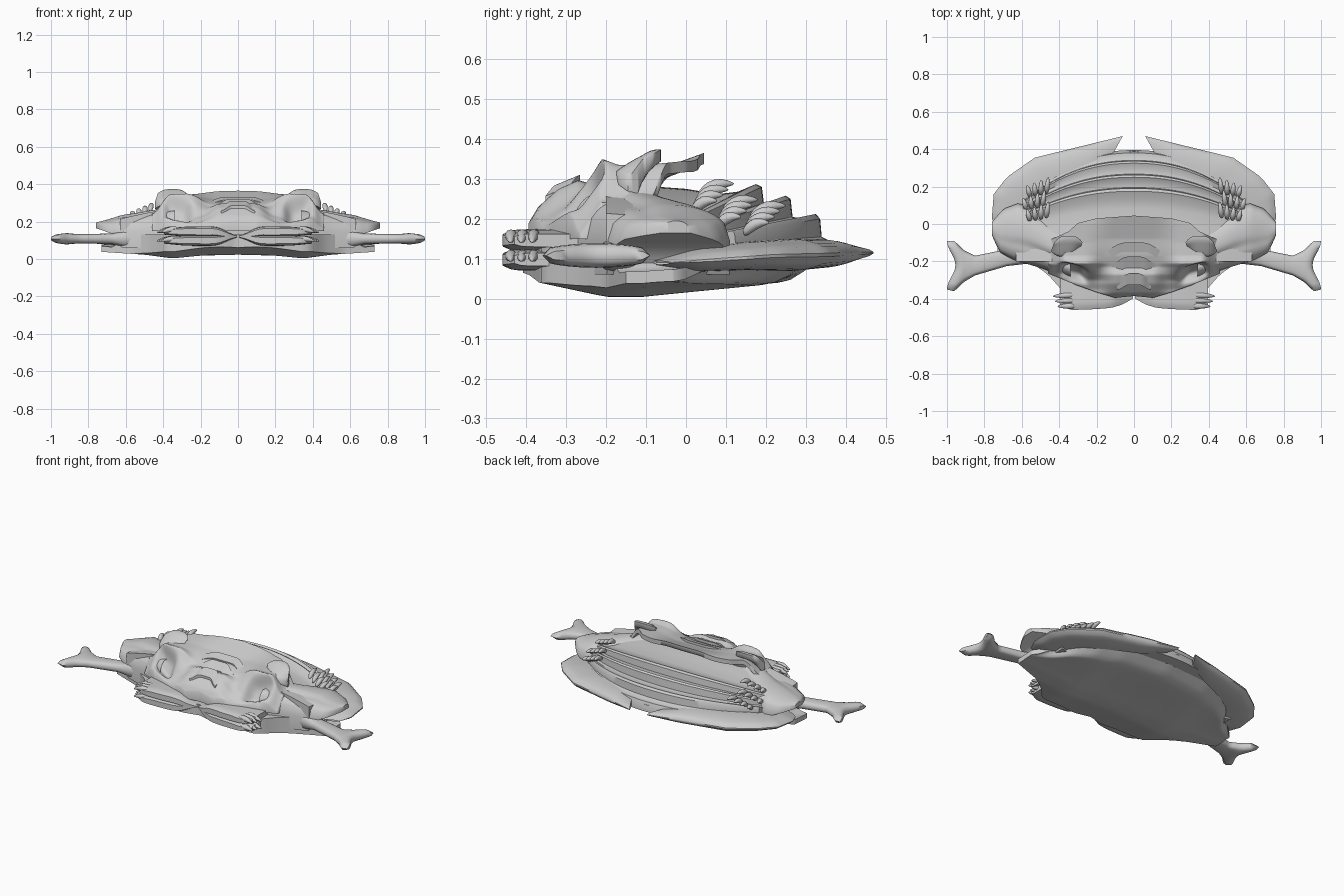
import bpy, bmesh, math
from mathutils import Vector

cube = bpy.data.objects.get("Cube")
if cube:
    bpy.data.objects.remove(cube, do_unlink=True)

bone = bpy.data.materials.new("bone grey")
bone.use_nodes = True
bone.diffuse_color = (0.6, 0.6, 0.6, 1)
bone.node_tree.nodes["Principled BSDF"].inputs["Base Color"].default_value = (0.6, 0.6, 0.6, 1)


def ip(t, *pts):
    """Piecewise interpolation through (t, value) pairs."""
    if t <= pts[0][0]:
        return pts[0][1]
    for (a, p), (b, q) in zip(pts, pts[1:]):
        if t <= b:
            return p + (q - p) * (t - a) / (b - a)
    return pts[-1][1]


def mix(a, b, t):
    return a + (b - a) * t


def step(a, b, t):
    t = min(1, max(0, (t - a) / (b - a)))
    return t * t * (3 - 2 * t)


def dome(v):
    return math.sqrt(max(0, 1 - (2 * v - 1) ** 2))


def finish(name, bm, angle):
    bmesh.ops.remove_doubles(bm, verts=bm.verts, dist=0.0005)
    bmesh.ops.recalc_face_normals(bm, faces=bm.faces)
    mesh = bpy.data.meshes.new(name)
    bm.to_mesh(mesh)
    bm.free()
    mesh.materials.append(bone)
    ob = bpy.data.objects.new(name, mesh)
    bpy.context.collection.objects.link(ob)
    mod = ob.modifiers.new("Mirror", 'MIRROR')
    mod.merge_threshold = 0.001
    bpy.ops.object.select_all(action='DESELECT')
    ob.select_set(True)
    bpy.context.view_layer.objects.active = ob
    bpy.ops.object.shade_smooth_by_angle(angle=math.radians(angle))


def slab(name, f, nu, nv, angle=40):
    """Mirrored solid between a top and bottom sheet; f(u, v) -> x, y, top, bottom."""
    bm = bmesh.new()
    rings = []
    for i in range(nu + 1):
        pts = [f(i / nu, k / nv) for k in range(nv + 1)]
        ring = [(x, y, t) for x, y, t, b in pts] + [(x, y, b) for x, y, t, b in reversed(pts)]
        rings.append([bm.verts.new(co) for co in ring])
    n = 2 * nv + 2
    for a, b in zip(rings, rings[1:]):
        for k in range(n):
            m = (k + 1) % n
            bm.faces.new((a[k], a[m], b[m], b[k]))
    end = rings[-1]
    for k in range(nv):
        bm.faces.new((end[k], end[k + 1], end[n - 2 - k], end[n - 1 - k]))
    finish(name, bm, angle)


def claws(name, items):
    """Mirrored curved claws, each (base, tip, radius)."""
    bm = bmesh.new()
    for base, tip, r in items:
        base, tip = Vector(base), Vector(tip)
        d = tip - base
        rot = d.to_track_quat('Z', 'Y').to_matrix()
        for v in bmesh.ops.create_uvsphere(bm, u_segments=10, v_segments=8, radius=1)["verts"]:
            h = (v.co.z + 1) / 2
            w = r * (1 - 0.45 * h)
            v.co = base + rot @ Vector((v.co.x * w, v.co.y * w, h * d.length))
            v.co.z += 0.012 * math.sin(h * math.pi)
    finish(name, bm, 80)


# Belly: shallow keel under the whole body, tucked up behind
def belly(u, v):
    x = 0.73 * u
    front = ip(x, (0, -0.38), (0.1, -0.41), (0.38, -0.36), (0.46, -0.27), (0.56, -0.2), (0.73, -0.15))
    back = ip(x, (0, 0.39), (0.3, 0.345), (0.45, 0.27), (0.55, 0.18), (0.63, 0.06), (0.73, -0.03))
    y = mix(front, back, v)
    z = ip(y, (-0.42, 0.05), (-0.2, 0.003), (-0.11, 0.003), (0.25, 0.04), (0.4, 0.085))
    z += ip(x, (0, 0.02), (0.2, 0.015), (0.35, 0), (0.5, 0.02), (0.73, 0.035)) * (1 - step(-0.1, 0.3, y))
    z += 0.045 * step(0.8, 1, v) * (1 - step(0.6, 0.73, x))
    return x, y, ip(x, (0.6, 0.13), (0.66, z + 0.03)), z


slab("belly", belly, 26, 24, 50)

# Ribbed back: a stepped profile swept across in an arc
profile = [(-0.2, 0.29), (0.0, 0.275), (0.08, 0.262), (0.13, 0.268), (0.175, 0.287), (0.19, 0.28),
           (0.195, 0.24), (0.22, 0.24), (0.25, 0.258), (0.262, 0.25), (0.267, 0.205), (0.29, 0.2),
           (0.325, 0.212), (0.336, 0.2), (0.34, 0.155), (0.36, 0.145), (0.38, 0.145), (0.395, 0.11)]


def shell(u, v):
    yc, zc = profile[round(v * (len(profile) - 1))]
    x = ip(yc, (0.1, 0.63), (0.4, 0.58)) * u
    t = u ** 2.2
    y = 0.05 + (yc - 0.05) * (1 - 0.4 * t) - 0.1 * t
    return x, y, 0.12 + (zc - 0.12) * (1 - 0.45 * t), 0.09


slab("ribbed_shell", shell, 24, len(profile) - 1, 35)


# Outer rim blades around the rear
def rim(u, v):
    ox = ip(u, (0, 0.73), (0.1, 0.76), (0.3, 0.75), (0.45, 0.68), (0.6, 0.53), (1, 0.06))
    oy = ip(u, (0, -0.04), (0.1, 0.03), (0.3, 0.16), (0.45, 0.25), (0.6, 0.355), (1, 0.47))
    ix = ip(u, (0, 0.64), (0.3, 0.58), (0.45, 0.53), (0.6, 0.42), (1, 0.11))
    iy = ip(u, (0, -0.08), (0.3, 0.1), (0.45, 0.18), (0.6, 0.25), (1, 0.38))
    h = ip(u, (0, 0.004), (0.15, 0.026), (0.6, 0.036), (0.85, 0.032), (1, 0.014)) * (dome(0.5 * v + 0.5) + 0.12)
    z = ip(u, (0, 0.09), (0.4, 0.107), (1, 0.115))
    return mix(ix, ox, v), mix(iy, oy, v), z + h, z - h


slab("rear_rim", rim, 30, 8)


# Shoulder wings
def wing(u, v):
    x = mix(0.34, 0.76, u)
    front = ip(x, (0.34, -0.29), (0.5, -0.235), (0.65, -0.19), (0.72, -0.15), (0.76, -0.06))
    back = ip(x, (0.34, -0.04), (0.45, 0.02), (0.55, 0.09), (0.62, 0.11), (0.7, 0.08), (0.76, 0.01))
    z = ip(x, (0.34, 0.285), (0.45, 0.262), (0.55, 0.245), (0.62, 0.235), (0.7, 0.21), (0.76, 0.195))
    edge = ip(x, (0.68, 0.145), (0.76, 0.165))
    low = ip(x, (0.62, 0.06), (0.66, 0.13), (0.76, 0.165))
    crease = 0.018 * math.exp(-((v - 0.3) / 0.08) ** 2) * (1 - u)
    return x, mix(front, back, v), mix(edge, z, dome(v) ** 0.8) - crease, low


slab("shoulder_wing", wing, 18, 22, 50)


# Skull: flared rear shield, raised eye ridges and hollow sockets
def skull(u, v):
    x = 0.46 * u
    front = ip(x, (0, -0.385), (0.1, -0.395), (0.2, -0.365), (0.3, -0.33), (0.46, -0.265))
    back = ip(x, (0, 0.045), (0.2, 0.03), (0.3, 0.005), (0.35, -0.04), (0.46, -0.09))
    y = mix(front, back, v)
    mid = ip(y, (-0.4, 0.18), (-0.37, 0.23), (-0.32, 0.275), (-0.27, 0.297), (-0.23, 0.285),
             (-0.17, 0.305), (-0.08, 0.32), (0.045, 0.365))
    eye = ip(y, (-0.35, 0.18), (-0.3, 0.215), (-0.25, 0.295), (-0.21, 0.35), (-0.17, 0.335), (-0.1, 0.335), (0, 0.345))
    z = mix(mid, eye, step(0.09, 0.28, x))
    z = mix(z, ip(v, (0, 0.16), (0.3, 0.24), (1, 0.255)), step(0.36, 0.46, x))
    low = mix(0.15, z - 0.028, step(0.55, 0.8, v))
    slant = y + 0.262 - 0.25 * (x - 0.32)
    hole = math.exp(-(((x - 0.325) / 0.066) ** 4 + (slant / 0.037) ** 4))
    groove = 0.02 * math.exp(-((x - 0.17) / 0.045) ** 2 - ((y + 0.27) / 0.09) ** 2)
    return x, y + 0.025 * hole, z - 0.06 * hole - groove, low


slab("skull", skull, 56, 56, 75)


# Chevron plates down the snout
def chevron(name, w, y0, depth, z0, z1):
    def f(u, v):
        y = y0 + depth * v - 0.3 * w * step(0.3, 1, u)
        z = mix(z0, z1, v) - 0.028 * step(0.4, 1, u)
        return w * u, y, z, z - 0.04
    slab(name, f, 10, 4, 60)


chevron("nose_plate", 0.09, -0.325, 0.06, 0.285, 0.31)
chevron("snout_plate", 0.12, -0.235, 0.06, 0.292, 0.32)
chevron("brow_plate", 0.18, -0.15, 0.05, 0.315, 0.332)


# Horned brows behind the sockets
def brow(u, v):
    bend = abs(2 * u - 1) ** 3
    x = mix(0.275, 0.425, u) + 0.02 * (1 - v)
    y = mix(-0.175, -0.063, v) - 0.035 * bend * v + 0.03 * bend * (1 - v)
    z = ip(v, (0, 0.32), (0.3, 0.342), (0.8, 0.373), (1, 0.374)) - 0.022 * bend
    return x, y, z, z - ip(v, (0, 0.03), (0.5, 0.07), (1, 0.03))


slab("horned_brow", brow, 12, 8, 60)


# Arm bones with forked knuckle ends
def arm(u, v):
    x = mix(0.55, 1.0, u)
    front = ip(x, (0.55, -0.21), (0.68, -0.225), (0.85, -0.275), (0.91, -0.31), (0.96, -0.36), (1, -0.35))
    back = ip(x, (0.55, -0.09), (0.68, -0.135), (0.85, -0.17), (0.91, -0.14), (0.96, -0.09), (1, -0.09))
    h = ip(x, (0.6, 0.046), (0.67, 0.028), (0.85, 0.025), (0.95, 0.031), (0.985, 0.027), (1, 0.015)) * dome(v) ** 0.6
    x -= 0.045 * math.sin(v * math.pi) ** 2 * step(0.7, 1, u)
    return x, mix(front, back, v), 0.108 + h, 0.108 - h


slab("arm_bone", arm, 24, 14, 60)


# Front paws, upper and lower halves
def paw(zc):
    def f(u, v):
        x = mix(0.005, 0.395, u)
        front = ip(x, (0, -0.395), (0.06, -0.43), (0.12, -0.448), (0.2, -0.455), (0.34, -0.46), (0.395, -0.43))
        h = ip(x, (0, 0.004), (0.1, 0.026), (0.16, 0.028), (0.28, 0.027), (0.395, 0.016))
        z = mix(0.12, zc, step(0, 0.14, x))
        h *= ip(v, (0, 0.6), (0.06, 0.88), (0.15, 1))
        return x, mix(front, -0.2, v), z + h, z - h
    return f


slab("upper_paw", paw(0.146), 18, 14, 60)
slab("lower_paw", paw(0.098), 18, 14, 60)
claws("paw_claws", [((0.3, -0.437 + 0.03 * k, z), (0.41 + 0.012 * k, -0.44 + 0.027 * k, z + dz), 0.02)
                    for k in range(3) for z, dz in ((0.15, -0.008), (0.094, 0.002))])

# Gripping fingers at the rib ends
fingers = []
for gx, gy, gz in ((0.5, 0.0, 0.23), (0.52, 0.06, 0.19), (0.5, 0.13, 0.175)):
    for k in range(4):
        x, y, z = gx - 0.03 + 0.028 * k, gy + 0.03 - 0.006 * k, gz + 0.028 - 0.014 * k
        fingers.append(((x, y, z), (x - 0.012 + 0.01 * k, y + 0.09 - 0.008 * k, z + 0.03), 0.018))
claws("shell_fingers", fingers)
